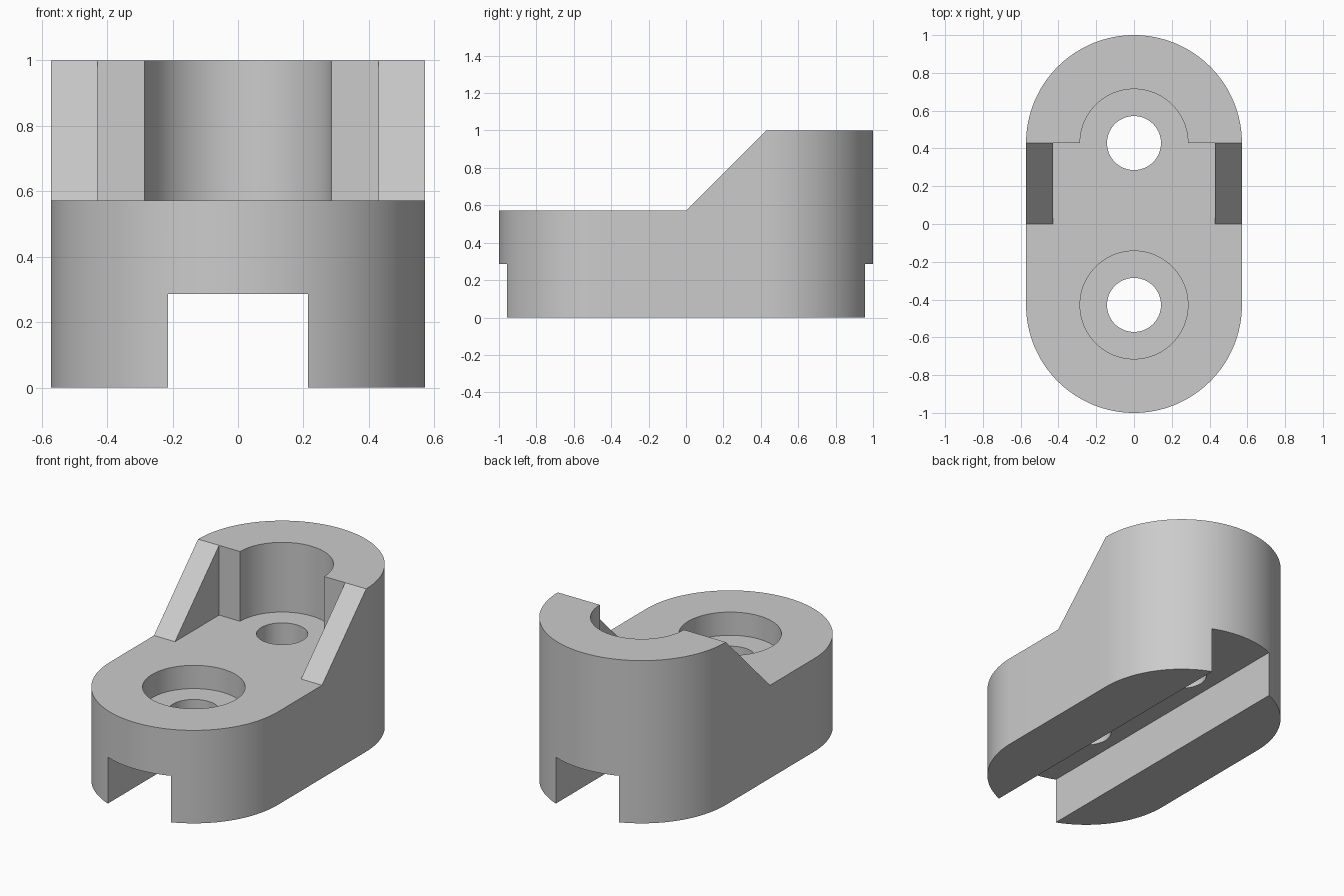
import bpy
import bmesh
from math import sin, cos, pi, radians
from mathutils import Vector

cube = bpy.data.objects.get("Cube")
if cube:
    bpy.data.objects.remove(cube, do_unlink=True)

U = 1 / 7                # design module
WIDTH_R = 4 * U          # outer end radius
CENTRE = 3 * U           # hole spacing from the middle
STEP = 4 * U             # height of the low deck
TOP = 1.0
OVER = 0.2               # cutter overshoot

grey = bpy.data.materials.new("light_grey")
grey.use_nodes = True
grey.diffuse_color = (0.6, 0.6, 0.6, 1)
grey.node_tree.nodes["Principled BSDF"].inputs["Base Color"].default_value = (0.6, 0.6, 0.6, 1)


def arc(radius, cy, start, end, steps=64):
    """Points on an arc about (0, cy), angles in half turns."""
    angles = [pi * (start + (end - start) * i / steps) for i in range(steps + 1)]
    return [(radius * cos(a), cy + radius * sin(a)) for a in angles]


def prism(name, outline, low, high, along_x=False):
    """Extrude an outline along z, or a (y, z) outline along x."""
    place = (lambda a, b: (low, a, b)) if along_x else (lambda a, b: (a, b, low))
    shift = Vector((high - low, 0, 0)) if along_x else Vector((0, 0, high - low))
    bm = bmesh.new()
    face = bm.faces.new([bm.verts.new(place(a, b)) for a, b in outline])
    new = bmesh.ops.extrude_face_region(bm, geom=[face])["geom"]
    bmesh.ops.translate(bm, vec=shift, verts=[v for v in new if isinstance(v, bmesh.types.BMVert)])
    bmesh.ops.recalc_face_normals(bm, faces=bm.faces)
    mesh = bpy.data.meshes.new(name)
    bm.to_mesh(mesh)
    bm.free()
    mesh.materials.append(grey)
    obj = bpy.data.objects.new(name, mesh)
    bpy.context.collection.objects.link(obj)
    return obj


def cylinder(name, radius, cy, low, high):
    return prism(name, arc(radius, cy, 0, 2, 96)[:-1], low, high)


# Rounded body at full height
body = prism("clamp_body", arc(WIDTH_R, CENTRE, 0, 1) + arc(WIDTH_R, -CENTRE, 1, 2), 0, TOP)

# Low front deck with the sloping shoulders
rise = TOP - STEP + OVER
deck = [(-TOP - OVER, STEP), (0, STEP), (rise, TOP + OVER), (-TOP - OVER, TOP + OVER)]

# Pocket between the shoulders, with a round recess behind
recess = arc(2 * U, CENTRE, 0, 1)
pocket = [(-CENTRE, -OVER), (CENTRE, -OVER), (CENTRE, CENTRE)] + recess + [(-CENTRE, CENTRE)]

# Groove along the underside
groove = [(-1.5 * U, -TOP - OVER), (1.5 * U, -TOP - OVER), (1.5 * U, TOP + OVER), (-1.5 * U, TOP + OVER)]

cutters = [
    prism("deck_cutter", deck, -TOP, TOP, along_x=True),
    prism("pocket_cutter", pocket, STEP, TOP + OVER),
    prism("groove_cutter", groove, -OVER, 2 * U),
    cylinder("counterbore_cutter", 2 * U, -CENTRE, 3 * U, TOP + OVER),
    cylinder("front_hole_cutter", U, -CENTRE, -OVER, TOP + OVER),
    cylinder("back_hole_cutter", U, CENTRE, -OVER, TOP + OVER),
]

# Cut the body
bpy.ops.object.select_all(action="DESELECT")
bpy.context.view_layer.objects.active = body
body.select_set(True)
for cutter in cutters:
    cutter.hide_render = True
    mod = body.modifiers.new(cutter.name, "BOOLEAN")
    mod.operation = "DIFFERENCE"
    mod.solver = "EXACT"
    mod.object = cutter
    bpy.ops.object.modifier_apply(modifier=mod.name)
    bpy.data.objects.remove(cutter, do_unlink=True)

bpy.ops.object.shade_smooth_by_angle(angle=radians(30))
